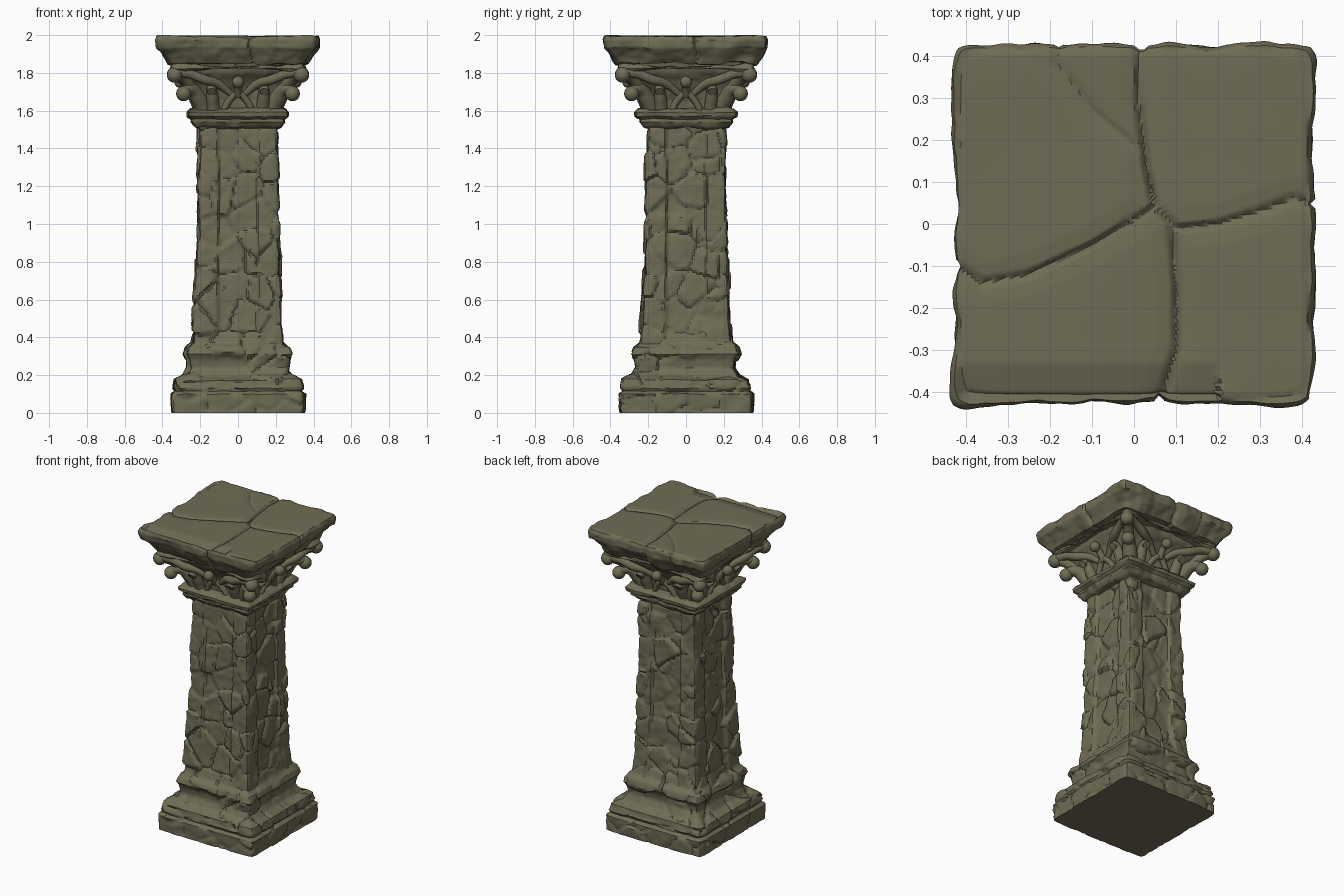
import bpy
import bmesh
import math
from mathutils import Vector, Matrix, noise

if "Cube" in bpy.data.objects:
    bpy.data.objects.remove(bpy.data.objects["Cube"], do_unlink=True)

STONE = (0.16, 0.15, 0.09, 1)
mat = bpy.data.materials.new("olive_stone")
mat.use_nodes = True
mat.diffuse_color = STONE
bsdf = mat.node_tree.nodes["Principled BSDF"]
bsdf.inputs["Base Color"].default_value = STONE
bsdf.inputs["Roughness"].default_value = 0.9


def finish(obj, angle=40):
    obj.data.materials.clear()
    obj.data.materials.append(mat)
    bpy.ops.object.select_all(action='DESELECT')
    obj.select_set(True)
    bpy.context.view_layer.objects.active = obj
    bpy.ops.object.shade_smooth_by_angle(angle=math.radians(angle))


def resample(profile, step):
    pts = []
    for a, b in zip(profile, profile[1:]):
        a, b = Vector(a), Vector(b)
        n = max(1, round((b - a).length / step))
        pts += [a.lerp(b, i / n) for i in range(n)]
    return pts + [Vector(profile[-1])]


def square_loft(name, profile, side, step, carve, soft=0.03):
    """Square rings along a (half width, height) profile, then carved along normals."""
    bm = bmesh.new()
    rings = []
    for h, z in resample(profile, step):
        ring = []
        for k in range(4):
            turn = Matrix.Rotation(k * math.pi / 2, 3, 'Z')
            for i in range(side):
                t = 2 * i / side - 1
                pull = 1 - soft * abs(t) ** 12
                ring.append(bm.verts.new(turn @ Vector((t * h * pull, -h * pull, z))))
        rings.append(ring)
    n = side * 4
    for low, high in zip(rings, rings[1:]):
        for i in range(n):
            j = (i + 1) % n
            bm.faces.new((low[i], low[j], high[j], high[i]))
    bm.faces.new(list(reversed(rings[0])))
    bm.faces.new(rings[-1])
    bm.normal_update()
    moves = [(v, v.normal * carve(v.co, v.normal)) for v in bm.verts]
    for v, move in moves:
        grounded = v.co.z < 0.001
        v.co += move
        v.co.z = 0 if grounded else min(max(v.co.z, 0), 2)
    mesh = bpy.data.meshes.new(name)
    bm.to_mesh(mesh)
    bm.free()
    obj = bpy.data.objects.new(name, mesh)
    bpy.context.collection.objects.link(obj)
    finish(obj)
    return obj


def stones(p, scale, groove, lift):
    """Irregular blocks: each cell stands out by its own amount, with grooves between."""
    warped = p + noise.noise_vector(p * 5) * 0.04
    dist, cells = noise.voronoi(warped * scale)
    gap = dist[1] - dist[0]
    block = noise.noise(cells[0] * 3.7) * lift * min(1, gap / 0.1)
    return block - groove * max(0, 1 - gap / 0.1)


def wear(p, size=0.006):
    return noise.noise(p * 9) * size + noise.noise(p * 24) * size * 0.5


# Plinth and stepped foot
def carve_foot(p, n):
    amount = 0.010 if p.z < 0.13 else 0.024
    return stones(p, 6, 0.012, amount) + wear(p, 0.007)


square_loft("foot", [(0.35, 0), (0.355, 0.10), (0.335, 0.115), (0.345, 0.13), (0.335, 0.175),
                     (0.285, 0.20), (0.262, 0.24), (0.268, 0.28), (0.285, 0.31), (0.275, 0.345),
                     (0.245, 0.37), (0.23, 0.42), (0.20, 0.45)], 44, 0.012, carve_foot)


# Shaft with a sunken panel on each face and raised corner strips
def carve_shaft(p, n):
    t = min(abs(p.x), abs(p.y))
    edge = 0.11 + noise.noise(Vector((0, 0, p.z * 6))) * 0.012
    panel = min(1, max(0, (edge - t) / 0.012))
    return stones(p, 6.5, 0.011, 0.022) + wear(p, 0.008) - 0.017 * panel


square_loft("shaft", [(0.245, 0.34), (0.232, 0.5), (0.222, 0.8), (0.215, 1.1),
                      (0.210, 1.35), (0.205, 1.54)], 40, 0.011, carve_shaft)

# Neck moulding
square_loft("neck_ring", [(0.19, 1.505), (0.225, 1.515), (0.245, 1.54), (0.243, 1.555),
                          (0.265, 1.57), (0.268, 1.59), (0.25, 1.605), (0.2, 1.615)],
            36, 0.012, lambda p, n: wear(p, 0.012))

# Flaring core of the capital
square_loft("capital_core", [(0.205, 1.59), (0.212, 1.65), (0.235, 1.71), (0.27, 1.765),
                             (0.30, 1.80), (0.32, 1.86)],
            36, 0.012, lambda p, n: wear(p, 0.012))


# Hollow-sided plate above the leaves
def carve_plate(p, n):
    t = min(abs(p.x), abs(p.y)) / 0.37
    return wear(p, 0.012) - 0.035 * max(0, 1 - t * t)


square_loft("capital_plate", [(0.30, 1.79), (0.355, 1.80), (0.37, 1.82), (0.365, 1.84),
                              (0.35, 1.86)], 40, 0.012, carve_plate, 0.05)


# Leaves, stems and curls, repeated on the four sides
def tube(name, points, radii, turn):
    curve = bpy.data.curves.new(name, 'CURVE')
    curve.dimensions = '3D'
    curve.bevel_depth = 1
    curve.bevel_resolution = 3
    curve.resolution_u = 6
    curve.use_fill_caps = True
    spline = curve.splines.new('BEZIER')
    spline.bezier_points.add(len(points) - 1)
    for bp, co, r in zip(spline.bezier_points, points, radii):
        bp.co = turn @ Vector(co)
        bp.radius = r
        bp.handle_left_type = bp.handle_right_type = 'AUTO'
    obj = bpy.data.objects.new(name, curve)
    bpy.context.collection.objects.link(obj)
    bpy.ops.object.select_all(action='DESELECT')
    obj.select_set(True)
    bpy.context.view_layer.objects.active = obj
    bpy.ops.object.convert(target='MESH')
    finish(bpy.context.view_layer.objects.active, 60)


def ball(name, co, r, turn):
    bpy.ops.mesh.primitive_uv_sphere_add(segments=16, ring_count=10, radius=r,
                                         location=turn @ Vector(co))
    obj = bpy.context.object
    obj.name = name
    finish(obj, 60)


for k in range(4):
    turn = Matrix.Rotation(k * math.pi / 2, 3, 'Z')
    tube("corner_leaf", [(.18, -.18, 1.60), (.205, -.205, 1.66), (.25, -.25, 1.715),
                         (.285, -.285, 1.70)], [.045, .045, .036, .03], turn)
    ball("corner_curl", (.288, -.288, 1.69), .04, turn)
    tube("corner_volute", [(.23, -.23, 1.70), (.29, -.29, 1.775), (.335, -.335, 1.80)],
         [.03, .03, .035], turn)
    ball("corner_knob", (.335, -.335, 1.79), .042, turn)
    tube("centre_arch", [(-.075, -.215, 1.60), (-.045, -.228, 1.655), (0, -.238, 1.69),
                         (.045, -.228, 1.655), (.075, -.215, 1.60)],
         [.018, .018, .02, .018, .018], turn)
    tube("centre_stem", [(0, -.235, 1.68), (0, -.27, 1.73), (0, -.305, 1.755)],
         [.022, .02, .02], turn)
    ball("centre_knob", (0, -.305, 1.752), .032, turn)
    for s in (-1, 1):
        tube("sweeping_stem", [(s * .04, -.235, 1.69), (s * .10, -.26, 1.74),
                               (s * .18, -.30, 1.765), (s * .26, -.32, 1.795),
                               (s * .32, -.335, 1.80)],
             [.016, .024, .026, .024, .026], turn)
        tube("side_leaf", [(s * .13, -.20, 1.60), (s * .135, -.225, 1.66),
                           (s * .14, -.265, 1.715), (s * .14, -.285, 1.70)],
             [.036, .034, .026, .024], turn)

# Cracked top slab
CRACKS = [
    (0.022, [(0.02, 0.46), (0.01, 0.3), (0.03, 0.13), (0.05, 0.04)]),
    (0.018, [(0.05, 0.04), (-0.1, -0.05), (-0.25, -0.12), (-0.36, -0.14), (-0.46, -0.08)]),
    (0.018, [(0.05, 0.04), (0.1, -0.01), (0.2, 0), (0.3, 0.03), (0.38, 0.06), (0.46, 0.04)]),
    (0.022, [(0.09, -0.01), (0.1, -0.15), (0.1, -0.3), (0.05, -0.46)]),
    (0.010, [(0.02, 0.17), (-0.1, 0.27), (-0.18, 0.38), (-0.18, 0.46)]),
]


def carve_slab(p, n):
    flat = Vector((p.x, p.y))
    cut = 0
    for depth, path in CRACKS:
        for a, b in zip(path, path[1:]):
            a, b = Vector(a), Vector(b)
            f = min(1, max(0, (flat - a).dot(b - a) / (b - a).length_squared))
            gap = (flat - a.lerp(b, f)).length
            cut = max(cut, depth * max(0, 1 - gap / 0.016), depth * 0.3 * max(0, 1 - gap / 0.05))
    if n.z > 0.8:
        # chipped hollow along the front edge of the top
        chip = max(0, -0.33 - p.y) * 0.25 if p.x < 0.2 else 0
        return noise.noise(p * 4) * 0.004 - 0.003 - cut - chip
    return noise.noise(p * 6) * 0.018 + wear(p, 0.012) - cut


square_loft("top_slab", [(0.30, 1.85), (0.365, 1.852), (0.38, 1.875), (0.405, 1.91),
                         (0.425, 1.935), (0.43, 1.975), (0.422, 1.993), (0.405, 2.0),
                         (0.004, 2.0)], 72, 0.009, carve_slab, 0.03)
